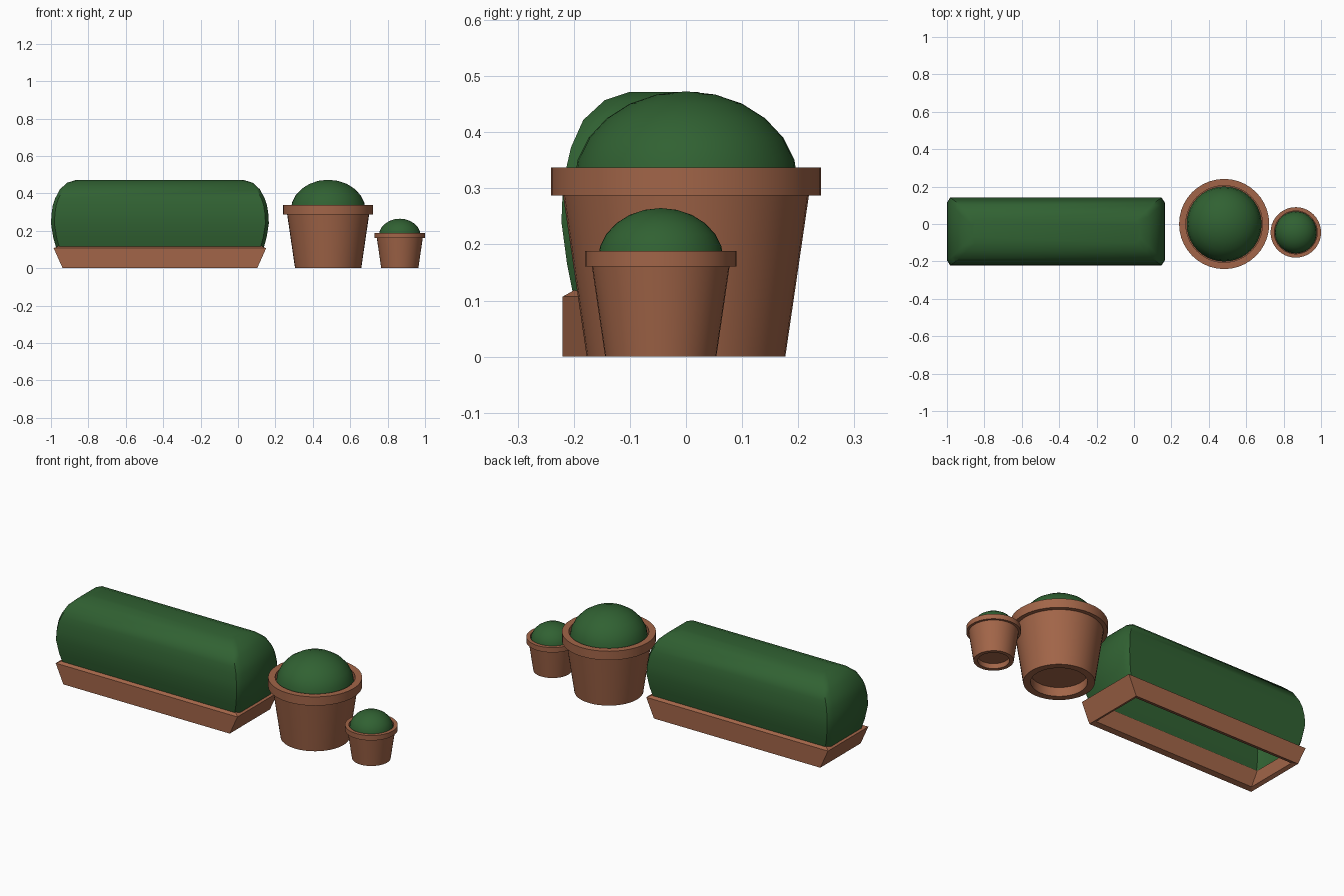
import bpy, bmesh, math

if "Cube" in bpy.data.objects:
    bpy.data.objects.remove(bpy.data.objects["Cube"])


def material(name, color):
    m = bpy.data.materials.new(name)
    m.diffuse_color = (*color, 1)
    m.use_nodes = True
    m.node_tree.nodes["Principled BSDF"].inputs["Base Color"].default_value = m.diffuse_color
    return m


clay = material("terracotta", (0.36, 0.13, 0.065))
leaf = material("foliage", (0.03, 0.12, 0.032))


def finish(bm, name, mat, angle=None):
    bmesh.ops.remove_doubles(bm, verts=bm.verts, dist=1e-5)
    bmesh.ops.recalc_face_normals(bm, faces=bm.faces)
    mesh = bpy.data.meshes.new(name)
    bm.to_mesh(mesh)
    bm.free()
    mesh.materials.append(mat)
    ob = bpy.data.objects.new(name, mesh)
    bpy.context.collection.objects.link(ob)
    bpy.ops.object.select_all(action='DESELECT')
    ob.select_set(True)
    bpy.context.view_layer.objects.active = ob
    if angle:
        bpy.ops.object.shade_smooth_by_angle(angle=math.radians(angle))
    return ob


def lathe(name, profile, mat, loc, scale, steps=40):
    bm = bmesh.new()
    vs = [bm.verts.new((r, 0, z)) for r, z in profile]
    es = [bm.edges.new(p) for p in zip(vs, vs[1:])]
    bmesh.ops.spin(bm, geom=vs + es, cent=(0, 0, 0), axis=(0, 0, 1),
                   angle=2 * math.pi, steps=steps)
    ob = finish(bm, name, mat, 35)
    ob.location = loc
    ob.scale = (scale,) * 3


def loft(name, rings, mat, cap, angle=None):
    bm = bmesh.new()
    loops = [[bm.verts.new(p) for p in ring] for ring in rings]
    n = len(loops[0])
    for a, b in zip(loops, loops[1:]):
        for i in range(n):
            j = (i + 1) % n
            bm.faces.new((a[i], a[j], b[j], b[i]))
    if cap:
        bm.faces.new(loops[-1])
    return finish(bm, name, mat, angle)


# Planter tray: bottomless frame with flared ends
CX, CY = -0.4175, -0.04


def rect(hx, hy, z):
    return [(CX + sx * hx, CY + sy * hy, z)
            for sx, sy in ((-1, -1), (1, -1), (1, 1), (-1, 1))]


tray = loft("planter_tray", [rect(0.52, 0.18, 0), rect(0.568, 0.18, 0.107)],
            clay, False)
# recalc on an open shell is outward only by chance, so enforce it
if tray.data.polygons[0].normal.y > 0:
    tray.data.flip_normals()
wall = tray.modifiers.new("wall", 'SOLIDIFY')
wall.thickness = 0.024
wall.offset = -1
wall.use_even_offset = True


# Clipped hedge: stacked rings, open underneath
def hedge_ring(z, ix, iy):
    hx, hy = 0.5825 - ix, 0.182 - iy
    a, b = hx - 0.018, hy - 0.027
    return [(CX + x, CY + y, z) for x, y in (
        (-a, -hy), (a, -hy), (hx, -b), (hx, b),
        (a, hy), (-a, hy), (-hx, b), (-hx, -b))]


hedge_profile = [(0.10, 0.03, 0.023), (0.165, 0.012, 0.010), (0.24, 0, 0),
                 (0.29, 0.003, 0.002), (0.338, 0.010, 0.009),
                 (0.373, 0.022, 0.017), (0.422, 0.048, 0.039),
                 (0.457, 0.086, 0.077), (0.472, 0.135, 0.122)]
hedge = loft("hedge", [hedge_ring(*p) for p in hedge_profile], leaf, True, 40)
if hedge.data.polygons[0].normal.y > 0:
    hedge.data.flip_normals()

# Round pots with rim, recessed base and a domed shrub
pot = [(0, 0.05), (0.14, 0.05), (0.14, 0), (0.177, 0), (0.219, 0.287),
       (0.241, 0.287), (0.241, 0.337), (0.205, 0.337), (0.205, 0.30), (0, 0.30)]
dome = [(0.2 * math.sin(t), 0.308 + 0.165 * math.cos(t))
        for t in (math.radians(15 * i) for i in range(7))]
for label, loc, s in (("large", (0.482, 0, 0), 1.0),
                      ("small", (0.865, -0.045, 0), 0.56)):
    lathe(label + "_pot", pot, clay, loc, s)
    lathe(label + "_shrub", dome, leaf, loc, s)
